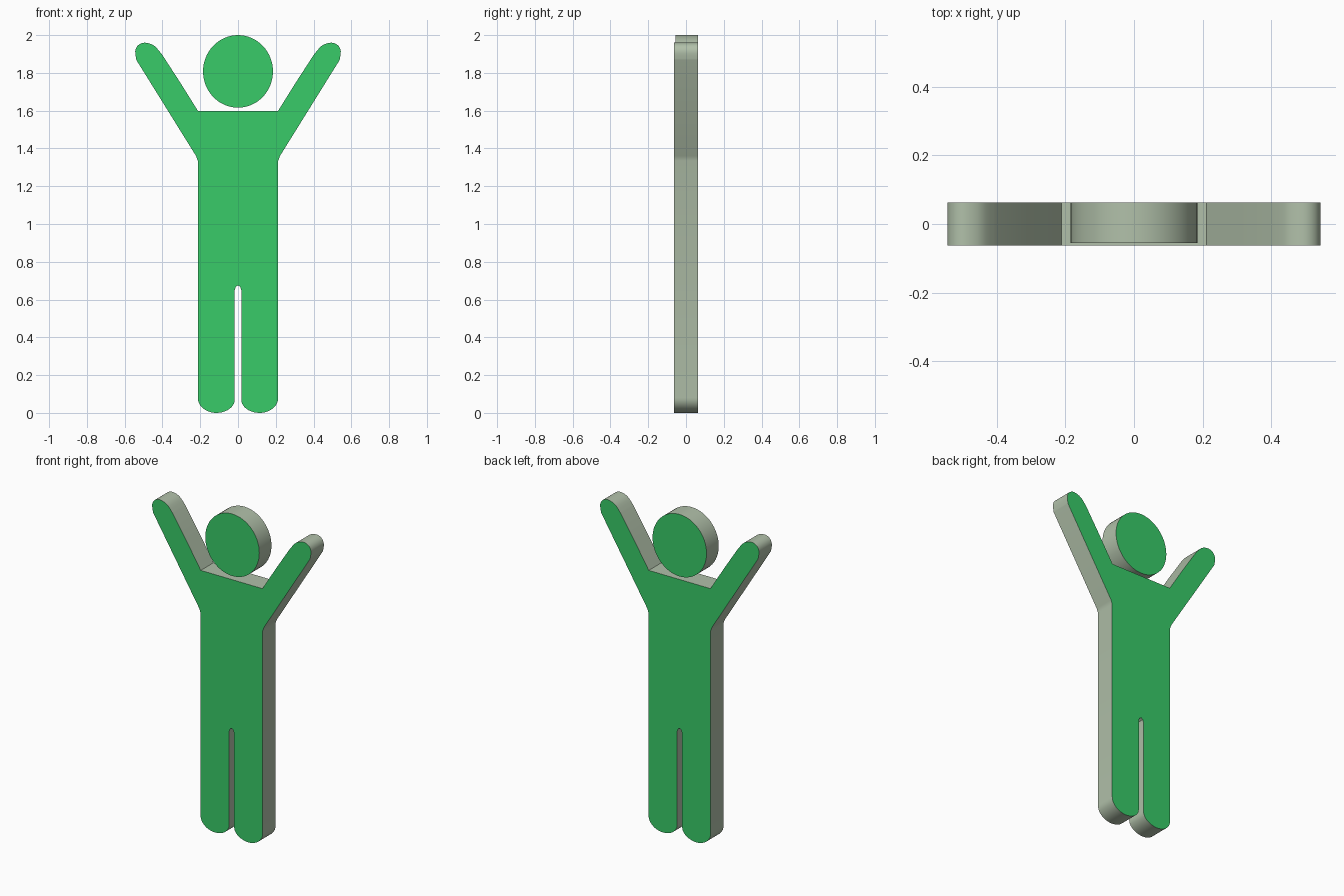
import bpy, bmesh, math

if "Cube" in bpy.data.objects:
    bpy.data.objects.remove(bpy.data.objects["Cube"])


def material(name, rgb):
    m = bpy.data.materials.new(name)
    m.diffuse_color = (*rgb, 1.0)
    m.use_nodes = True
    m.node_tree.nodes["Principled BSDF"].inputs["Base Color"].default_value = m.diffuse_color
    return m


FACE = material("bright green", (0.04, 0.60, 0.14))
EDGE = material("grey green", (0.44, 0.53, 0.40))


def arc(cx, cz, rx, rz, a0, a1, n):
    """Points on an ellipse arc, angles in degrees."""
    pts = []
    for i in range(n + 1):
        a = math.radians(a0 + (a1 - a0) * i / n)
        pts.append((cx + rx * math.cos(a), cz + rz * math.sin(a)))
    return pts


def spline(p, n=4):
    """Catmull-Rom curve through the points p."""
    q = [p[0]] + p + [p[-1]]
    out = []
    for i in range(1, len(q) - 2):
        a, b, c, d = q[i - 1:i + 3]
        for k in range(n):
            t = k / n
            out.append(tuple(0.5 * (2 * b[j] + (c[j] - a[j]) * t
                             + (2 * a[j] - 5 * b[j] + 4 * c[j] - d[j]) * t ** 2
                             + (3 * b[j] - a[j] - 3 * c[j] + d[j]) * t ** 3) for j in (0, 1)))
    return out + [p[-1]]


def plate(name, outline, y0, y1):
    """Extrude an x-z outline along y: green faces, grey rim."""
    bm = bmesh.new()
    front = bm.faces.new([bm.verts.new((x, y0, z)) for x, z in outline])
    ext = bmesh.ops.extrude_face_region(bm, geom=[front], use_keep_orig=True)
    verts = [g for g in ext["geom"] if isinstance(g, bmesh.types.BMVert)]
    bmesh.ops.translate(bm, verts=verts, vec=(0, y1 - y0, 0))
    bmesh.ops.recalc_face_normals(bm, faces=bm.faces[:])
    for f in bm.faces:
        f.material_index = 0 if abs(f.normal.y) > 0.5 else 1
    me = bpy.data.meshes.new(name)
    bm.to_mesh(me)
    bm.free()
    me.materials.append(FACE)
    me.materials.append(EDGE)
    ob = bpy.data.objects.new(name, me)
    bpy.context.collection.objects.link(ob)
    bpy.ops.object.select_all(action='DESELECT')
    ob.select_set(True)
    bpy.context.view_layer.objects.active = ob
    bpy.ops.object.shade_smooth_by_angle(angle=math.radians(35))
    return ob


# Right half of the body: shoulder, raised arm, side, foot, slot between the legs
half = [(0.211, 1.597), (0.306, 1.749)]
half += spline([(0.402, 1.897), (0.444, 1.944), (0.493, 1.960), (0.528, 1.947),
                (0.544, 1.915), (0.538, 1.868)])
half += [(0.222, 1.360), (0.213, 1.335)]
half += arc(0.115, 0.08, 0.098, 0.08, 0, -90, 10)
half += arc(0.115, 0.07, 0.0975, 0.07, -90, -180, 10)[1:]
half += [(0.0175, 0.65), (0.012, 0.667)]
mirrored = [(-x, z) for x, z in reversed(half)]
plate("body", half + [(0.0, 0.675)] + mirrored, -0.063, 0.063)

# Head disc, slightly thinner at the front
plate("head", arc(0, 1.808, 0.185, 0.192, 0, 360, 64)[:-1], -0.056, 0.063)
